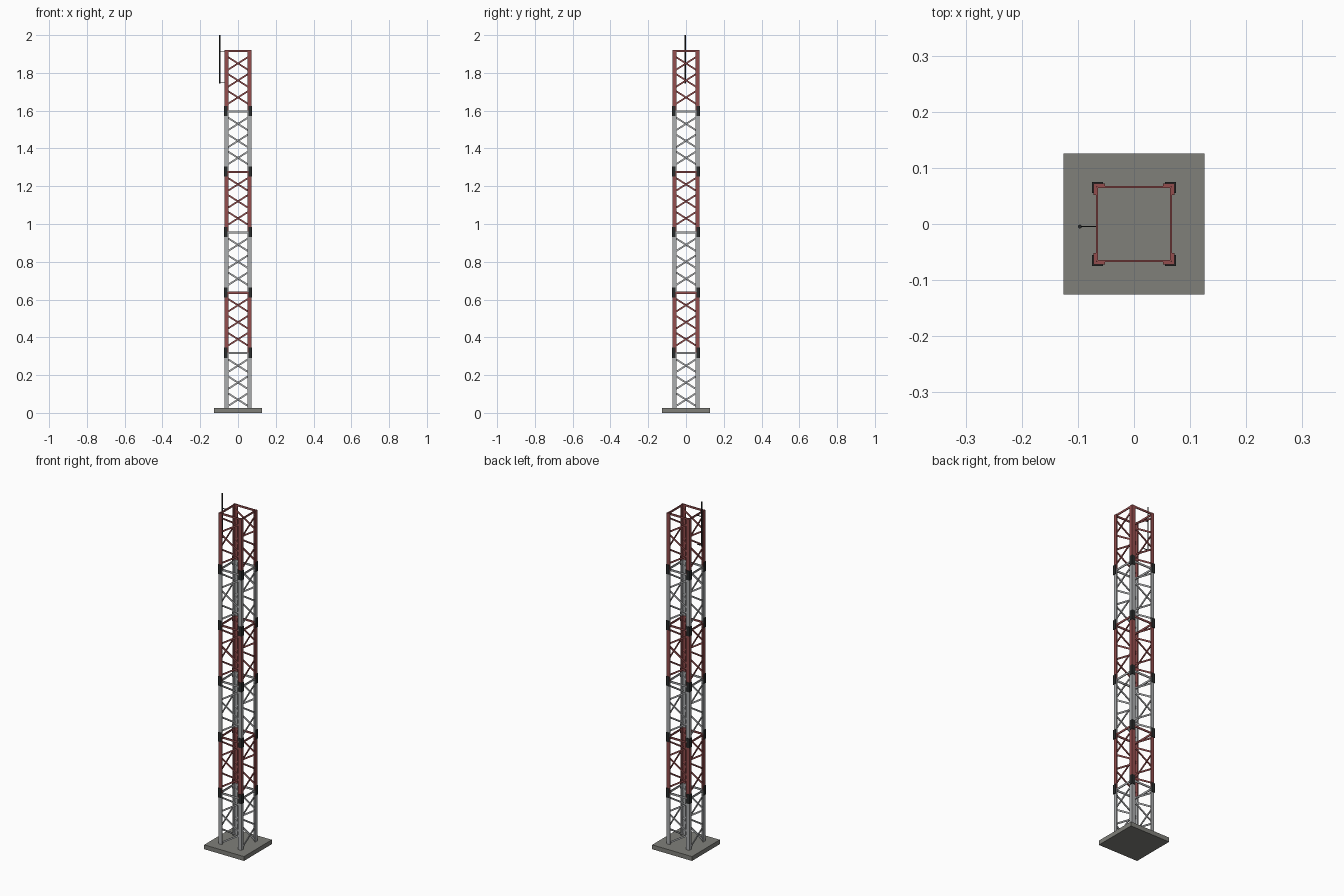
import bpy, bmesh
from mathutils import Vector, Matrix
from math import pi

cube = bpy.data.objects.get("Cube")
if cube:
    bpy.data.objects.remove(cube)


def material(name, rgb):
    m = bpy.data.materials.new(name)
    m.use_nodes = True
    m.diffuse_color = (*rgb, 1)
    m.node_tree.nodes["Principled BSDF"].inputs["Base Color"].default_value = (*rgb, 1)
    return m


RED = material("faded red paint", (0.29, 0.075, 0.075))
GREY = material("galvanised grey", (0.41, 0.42, 0.43))
BLACK = material("dark steel", (0.022, 0.024, 0.024))
CONCRETE = material("concrete", (0.215, 0.215, 0.195))


def finish(bm, name, mat):
    bmesh.ops.recalc_face_normals(bm, faces=bm.faces)
    mesh = bpy.data.meshes.new(name)
    bm.to_mesh(mesh)
    bm.free()
    mesh.materials.append(mat)
    obj = bpy.data.objects.new(name, mesh)
    bpy.context.collection.objects.link(obj)
    return obj


def box(bm, lo, hi):
    lo, hi = Vector(lo), Vector(hi)
    bmesh.ops.create_cube(bm, size=1, matrix=Matrix.Translation((lo + hi) / 2)
                          @ Matrix.Diagonal((*(hi - lo), 1)))


def bar(bm, p, q, width, depth, turn):
    # Flat strip between two points of a plane facing -y
    p, q = Vector(p), Vector(q)
    along = (q - p).normalized()
    out = Vector((0, 1, 0))
    rot = Matrix((along, out, along.cross(out))).transposed().to_4x4()
    bmesh.ops.create_cube(bm, size=1, matrix=turn @ Matrix.Translation((p + q) / 2) @ rot
                          @ Matrix.Diagonal(((q - p).length, depth, width, 1)))


def angle_iron(bm, outer, flange, thick, z0, z1, turn):
    # L-section upright on one corner, turned to the others
    inner = outer - flange
    pts = [(-outer, -outer), (-inner, -outer), (-inner, thick - outer),
           (thick - outer, thick - outer), (thick - outer, -inner), (-outer, -inner)]
    face = bm.faces.new([bm.verts.new(turn @ Vector((x, y, z0))) for x, y in pts])
    new = bmesh.ops.extrude_face_region(bm, geom=[face])["geom"]
    bmesh.ops.translate(bm, vec=(0, 0, z1 - z0),
                        verts=[v for v in new if isinstance(v, bmesh.types.BMVert)])


TURNS = [Matrix.Rotation(i * pi / 2, 4, "Z") for i in range(4)]
SECTION, BASE_TOP, PLANE, CELL = 0.32, 0.025, 0.066, 0.09

# Foundation slab
bm = bmesh.new()
box(bm, (-0.126, -0.126, 0), (0.126, 0.126, BASE_TOP))
finish(bm, "foundation_slab", CONCRETE)

# Six alternating sections, each face braced by a single zigzag
for s in range(6):
    z0 = s * SECTION
    z1 = z0 + SECTION
    paint = RED if s % 2 else GREY
    legs, braces, rails = bmesh.new(), bmesh.new(), bmesh.new()
    for t in TURNS:
        angle_iron(legs, 0.072, 0.0205, 0.005, max(z0, BASE_TOP), z1, t)
        bar(rails, (-PLANE, -PLANE, z1 - 0.004), (PLANE, -PLANE, z1 - 0.004), 0.011, 0.004, t)
        for c in range(3):
            a = z0 + BASE_TOP + c * CELL
            side = PLANE if c % 2 else -PLANE
            bar(braces, (side, -PLANE, a + 0.003), (-side, -PLANE, a + CELL - 0.003),
                0.009, 0.004, t)
    finish(legs, f"section_{s + 1}_legs", paint)
    finish(braces, f"section_{s + 1}_zigzag_braces", paint)
    finish(rails, f"section_{s + 1}_top_rails", paint)

# Splice plates wrapped round the leg joints
bm = bmesh.new()
for s in range(1, 6):
    mid = s * SECTION - 0.002
    for t in TURNS:
        angle_iron(bm, 0.075, 0.02, 0.003, mid - 0.027, mid + 0.027, t)
finish(bm, "splice_plates", BLACK)

# Whip antenna with two stand-off brackets
AX, AY = -0.0965, -0.0045
bm = bmesh.new()
bmesh.ops.create_cone(bm, cap_ends=True, segments=10, radius1=0.0035, radius2=0.0035,
                      depth=0.256, matrix=Matrix.Translation((AX, AY, 1.872)))
for z in (1.748, 1.914):
    box(bm, (AX, AY - 0.0012, z - 0.002), (-PLANE, AY + 0.0012, z + 0.002))
antenna = finish(bm, "whip_antenna", BLACK)
bpy.context.view_layer.objects.active = antenna
antenna.select_set(True)
bpy.ops.object.shade_smooth_by_angle()
